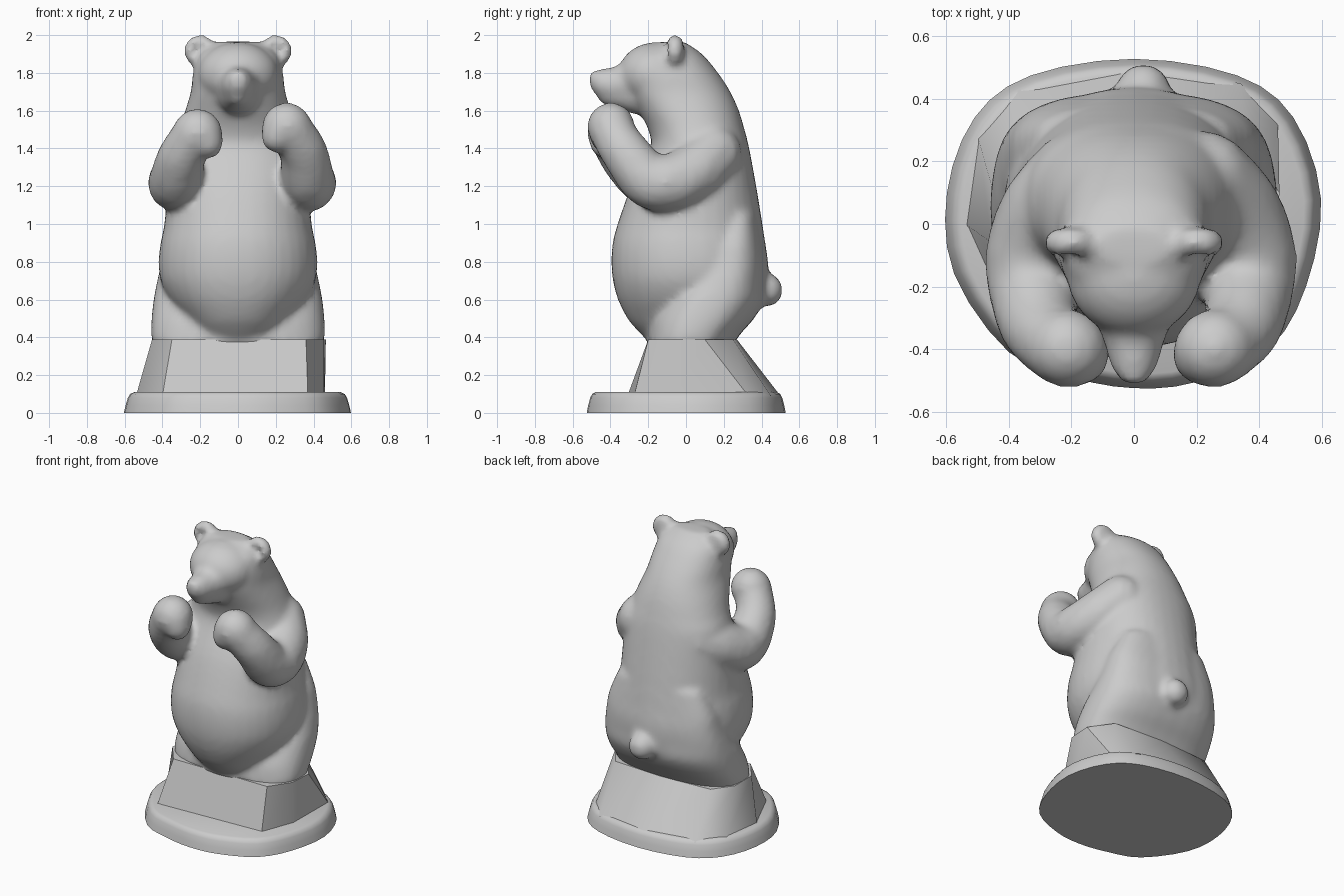
import bpy, bmesh
from math import sin, cos, pi, copysign

cube = bpy.data.objects.get("Cube")
if cube:
    bpy.data.objects.remove(cube, do_unlink=True)

stone = bpy.data.materials.new("stone_grey")
stone.use_nodes = True
GREY = (0.6, 0.6, 0.6, 1)
stone.diffuse_color = GREY
stone.node_tree.nodes["Principled BSDF"].inputs["Base Color"].default_value = GREY


def spline(rows, steps, closed=False):
    """Smooth interpolation through rows of numbers."""
    n = len(rows)
    pick = (lambda i: rows[i % n]) if closed else (lambda i: rows[max(0, min(n - 1, i))])
    out = []
    for i in range(n if closed else n - 1):
        for s in range(steps):
            t = s / steps
            out.append([b + t / 2 * (c - a + t * (2 * a - 5 * b + 4 * c - d + t * (3 * (b - c) + d - a)))
                        for a, b, c, d in zip(pick(i - 1), pick(i), pick(i + 1), pick(i + 2))])
    return out if closed else out + [list(rows[-1])]


def skin(bm, rings):
    """Closed loft through rings of points."""
    loops = [[bm.verts.new(p) for p in ring] for ring in rings]
    n = len(loops[0])
    for low, high in zip(loops, loops[1:]):
        for i in range(n):
            j = (i + 1) % n
            bm.faces.new((low[i], low[j], high[j], high[i]))
    bm.faces.new(loops[0][::-1])
    bm.faces.new(loops[-1])


def oval(x, y, z, rx, ry, n, power=1):
    """Level ring, squarer when power is below one."""
    ring = []
    for i in range(n):
        c, s = cos(2 * pi * i / n), sin(2 * pi * i / n)
        ring.append((x + rx * copysign(abs(c) ** power, c),
                     y + ry * copysign(abs(s) ** power, s), z))
    return ring


def trunk(bm, rows, power):
    """Loft of rounded sections: height, front, back, half width."""
    skin(bm, [oval(0, (front + back) / 2, z, rx, (back - front) / 2, 36, power)
              for z, front, back, rx in spline(rows, 4)])


def ball(bm, centre, size, n=14, levels=9):
    x, y, z = centre
    rx, ry, rz = size
    angles = [pi * (i + .5) / levels for i in range(levels)]
    skin(bm, [oval(x, y, z - rz * cos(a), rx * sin(a), ry * sin(a), n) for a in angles])


def limb(bm, path, steps=5):
    """Rounded tube of overlapping balls: x, y, z, radius."""
    for x, y, z, r in spline(path, steps):
        ball(bm, (x, y, z), (r, r, r))


def finish(bm, name):
    bmesh.ops.recalc_face_normals(bm, faces=bm.faces)
    mesh = bpy.data.meshes.new(name)
    bm.to_mesh(mesh)
    bm.free()
    mesh.materials.append(stone)
    ob = bpy.data.objects.new(name, mesh)
    bpy.context.collection.objects.link(ob)
    bpy.ops.object.select_all(action='DESELECT')
    ob.select_set(True)
    bpy.context.view_layer.objects.active = ob
    return ob


# Plinth
bottom = [(-.4, -.31), (.37, -.275), (.455, -.05), (.46, .33), (.34, .45),
          (0, .5), (-.37, .43), (-.5, .28), (-.54, 0)]
top = [(-.35, -.2), (.36, -.2), (.455, -.06), (.465, .1), (.36, .25),
       (0, .27), (-.36, .25), (-.455, .12), (-.455, -.06)]
bm = bmesh.new()
skin(bm, [[(x, y, .09) for x, y in bottom], [(x, y, .388) for x, y in top]])
finish(bm, "plinth")
bpy.ops.object.shade_smooth_by_angle(angle=.8)

# Rounded ground slab
outline = [(0, -.525), (.2, -.505), (.43, -.4), (.55, -.2), (.598, .08), (.51, .34),
           (.33, .475), (0, .528), (-.33, .475), (-.51, .34), (-.598, .1),
           (-.575, -.16), (-.4, -.41), (-.2, -.49)]
edge = spline(outline, 3, closed=True)
bm = bmesh.new()
skin(bm, [[(x * k, y * k, z) for x, y in edge]
          for z, k in ((0, 1), (.04, .985), (.08, .965), (.1, .945), (.11, .91))])
finish(bm, "ground_slab")
bpy.ops.object.shade_smooth_by_angle(angle=.6)

bear = bmesh.new()

# Belly, chest, neck and back of the head
trunk(bear, [(.37, -.19, .1, .16), (.44, -.26, .2, .23), (.5, -.31, .33, .285),
             (.6, -.36, .42, .365), (.7, -.387, .435, .41), (.8, -.395, .435, .42),
             (.9, -.388, .42, .41), (1, -.362, .405, .39), (1.2, -.29, .372, .373),
             (1.4, -.19, .335, .35), (1.5, -.2, .31, .312), (1.6, -.25, .28, .28),
             (1.7, -.3, .235, .25), (1.8, -.3, .17, .237), (1.9, -.24, .085, .205),
             (1.965, -.13, -.01, .11)], .92)

# Hips and thighs
trunk(bear, [(.36, -.205, .25, .455), (.42, -.2, .29, .46), (.5, -.185, .36, .458),
             (.6, -.13, .415, .447), (.7, -.03, .42, .428), (.8, .03, .42, .405),
             (.9, .08, .405, .38), (1.05, .15, .38, .31)], .8)

# Head, brow and muzzle
ball(bear, (0, -.16, 1.79), (.215, .2, .172), 28, 18)
limb(bear, [(0, -.28, 1.74, .125), (0, -.36, 1.735, .1), (0, -.42, 1.742, .083),
            (0, -.45, 1.755, .065)])
limb(bear, [(0, -.26, 1.7, .12), (0, -.36, 1.695, .085), (0, -.415, 1.687, .058)])
ball(bear, (0, -.475, 1.77), (.055, .042, .045))

for side in (1, -1):
    # Cupped ear
    cx, cz = side * .203, 1.918
    for i in range(14):
        a = 2 * pi * i / 14
        ball(bear, (cx + .056 * cos(a), -.06, cz + .056 * sin(a)), (.03, .045, .03), 10, 7)
    ball(bear, (cx, -.042, cz), (.06, .035, .06))

    # Bent arm with a drooping paw
    arm = [(.2, .14, 1.35, .16), (.29, .05, 1.28, .155), (.345, -.08, 1.222, .152),
           (.345, -.2, 1.235, .147), (.325, -.32, 1.36, .129), (.265, -.385, 1.465, .122),
           (.23, -.4, 1.5, .125), (.185, -.425, 1.445, .084)]
    limb(bear, [(side * x + .022, y, z + side * .016 * (z > 1.3), r) for x, y, z, r in arm])

# Tail
ball(bear, (.03, .435, .65), (.087, .078, .087))

# Blend the whole figure into one carved surface
body = finish(bear, "bear_body")
remesh = body.modifiers.new("blend", 'REMESH')
remesh.mode = 'VOXEL'
remesh.voxel_size = .02
remesh.use_smooth_shade = True
soften = body.modifiers.new("soften", 'SMOOTH')
soften.factor = .5
soften.iterations = 6
bpy.ops.object.convert(target='MESH')
